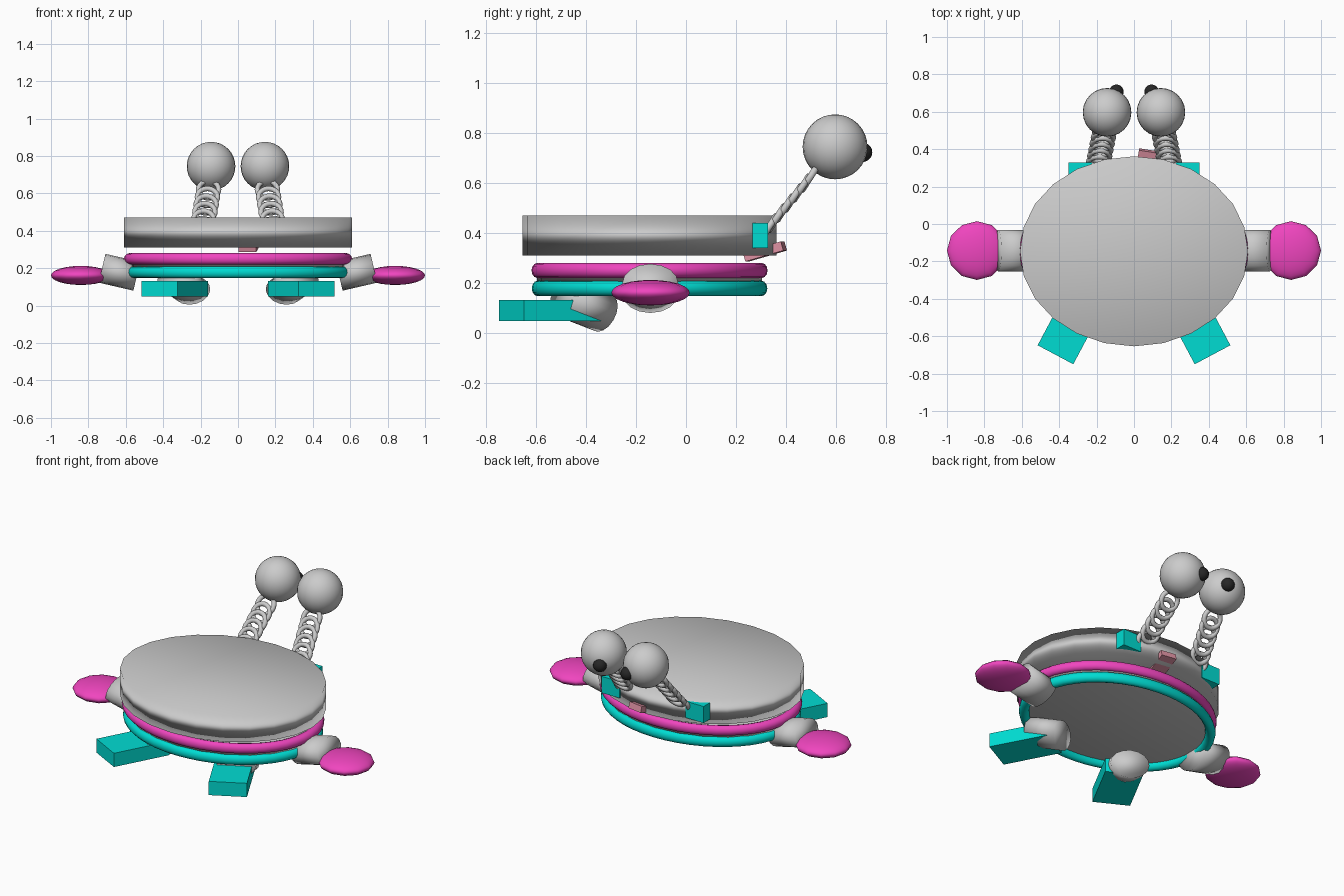
import bpy
from math import radians, sin, cos
from mathutils import Vector, Matrix

if "Cube" in bpy.data.objects:
    bpy.data.objects.remove(bpy.data.objects["Cube"])


def material(name, rgb):
    m = bpy.data.materials.new(name)
    m.diffuse_color = (*rgb, 1)
    m.use_nodes = True
    m.node_tree.nodes["Principled BSDF"].inputs["Base Color"].default_value = m.diffuse_color
    return m


MAGENTA = material("magenta", (0.87, 0.06, 0.52))
TEAL = material("teal", (0.0, 0.72, 0.65))
BLACK = material("black", (0.02, 0.02, 0.02))
PINK = material("pink", (0.72, 0.28, 0.36))


def finish(name, scale, rot, mat, smooth):
    o = bpy.context.object
    o.name = name
    o.scale = scale
    o.rotation_euler = [radians(a) for a in rot]
    if mat:
        o.data.materials.append(mat)
    if smooth:
        bpy.ops.object.shade_smooth()
    return o


def cylinder(name, loc, scale, sides):
    # scale holds the two radii and the full height
    bpy.ops.mesh.primitive_cylinder_add(vertices=sides, radius=1, depth=1, location=loc)
    return finish(name, scale, (0, 0, 0), None, True)


def ball(name, loc, radii, mat=None, seg=24, rings=16):
    bpy.ops.mesh.primitive_uv_sphere_add(segments=seg, ring_count=rings, radius=1, location=loc)
    return finish(name, radii, (0, 0, 0), mat, True)


def box(name, loc, size, mat, rot=(0, 0, 0)):
    bpy.ops.mesh.primitive_cube_add(size=1, location=loc)
    return finish(name, size, rot, mat, False)


def torus(name, loc, major, minor, mat=None, scale=(1, 1, 1), rot=(0, 0, 0), seg=(48, 12)):
    bpy.ops.mesh.primitive_torus_add(location=loc, major_radius=major, minor_radius=minor,
                                     major_segments=seg[0], minor_segments=seg[1])
    return finish(name, scale, rot, mat, True)


def limb(name, loc, heading, rise):
    # oval stub whose axis runs along the heading and rises outward
    h, r = radians(heading), radians(rise)
    axis = Vector((cos(h) * cos(r), sin(h) * cos(r), sin(r)))
    side = Vector((-sin(h), cos(h), 0))
    up = axis.cross(side)
    o = cylinder(name, loc, (1, 1, 1), 16)
    m = Matrix((side, -up, axis)).transposed()
    if m.determinant() < 0:
        m = Matrix((side, up, axis)).transposed()
    o.data.transform(m.to_4x4() @ Matrix.Diagonal((0.112, 0.079, 0.19, 1)))


CY = -0.146

# Body: upper slab, lower core and the two bumper rings
cylinder("upper_shell", (0, CY, 0.39), (0.61, 0.508, 0.16), 24)
cylinder("lower_body", (0, CY, 0.225), (0.58, 0.45, 0.085), 24)
torus("magenta_ring", (0, CY, 0.25), 0.58, 0.03, MAGENTA, (1, 0.775, 1))
torus("teal_ring", (0, CY, 0.178), 0.57, 0.031, TEAL, (1, 0.785, 1))

# Tongue
box("tongue", (0.062, 0.316, 0.326), (0.095, 0.16, 0.038), PINK, (16, 0, -9))

for s, side in ((-1, "left"), (1, "right")):
    # Arms and hands
    limb(side + "_arm", (s * 0.634, -0.143, 0.178), 0 if s > 0 else 180, 13)
    ball(side + "_hand", (s * 0.84, -0.142, 0.161), (0.16, 0.157, 0.051), MAGENTA, 12, 12)

    # Legs and feet
    limb(side + "_leg", (s * 0.29, -0.41, 0.11), -90 + s * 28, 19)
    box(side + "_foot", (s * 0.338, -0.545, 0.09), (0.216, 0.349, 0.085), TEAL, (0, 0, s * 28))

    # Cheek blocks
    box(side + "_block", (s * 0.287, 0.265, 0.39), (0.125, 0.125, 0.102), TEAL)

    # Eye stalks made of overlapping rings
    a, b = Vector((s * 0.19, 0.33, 0.42)), Vector((s * 0.157, 0.495, 0.62))
    for i in range(6):
        torus(f"{side}_stalk_ring_{i + 1}", a.lerp(b, i / 5), 0.054, 0.014,
              rot=(57, 0, 0), seg=(24, 10))

    # Eyes and pupils
    ball(side + "_eye", (s * 0.144, 0.597, 0.745), (0.13,) * 3)
    ball(side + "_pupil", (s * 0.094, 0.707, 0.723), (0.039,) * 3, BLACK, 16, 10)
